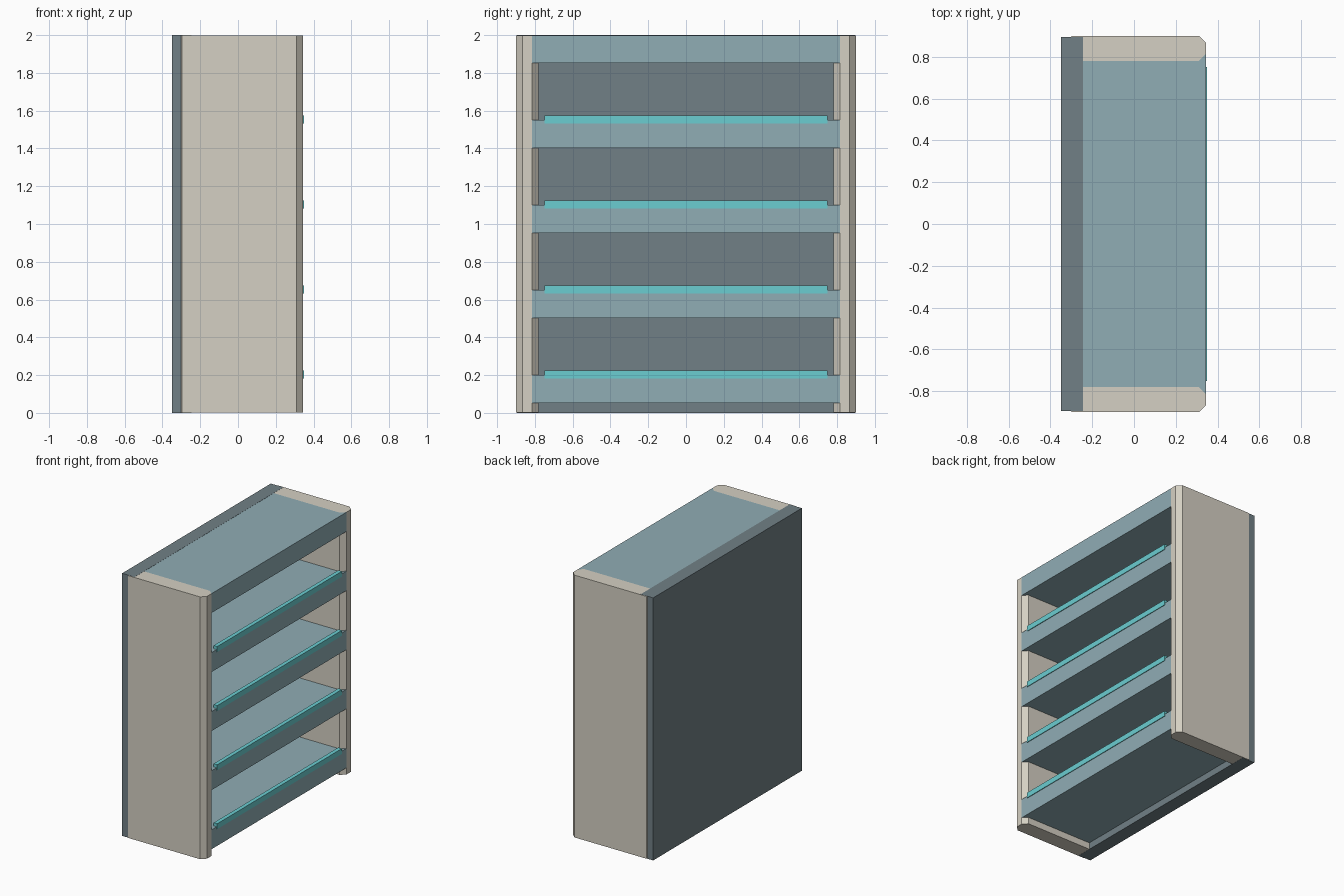
import bpy

cube = bpy.data.objects.get("Cube")
if cube:
    bpy.data.objects.remove(cube, do_unlink=True)


def material(name, hex_code):
    def linear(c):
        return c / 12.92 if c <= 0.04045 else ((c + 0.055) / 1.055) ** 2.4
    rgb = [linear(int(hex_code[i:i + 2], 16) / 255) for i in (0, 2, 4)]
    m = bpy.data.materials.new(name)
    m.use_nodes = True
    m.diffuse_color = (*rgb, 1)
    m.node_tree.nodes["Principled BSDF"].inputs["Base Color"].default_value = (*rgb, 1)
    return m


CREAM = material("cream", "d5d0c3")
BLUE = material("pale blue", "90adb5")
SLATE = material("slate", "718086")
TEAL = material("teal", "6bcdd1")


def prism(name, outline, z0, z1, mat):
    """Extrude a counter-clockwise plan outline from z0 to z1."""
    n = len(outline)
    verts = [(x, y, z) for z in (z0, z1) for x, y in outline]
    faces = [tuple(reversed(range(n))), tuple(range(n, 2 * n))]
    faces += [(i, (i + 1) % n, (i + 1) % n + n, i + n) for i in range(n)]
    mesh = bpy.data.meshes.new(name)
    mesh.from_pydata(verts, [], faces)
    mesh.materials.append(mat)
    obj = bpy.data.objects.new(name, mesh)
    bpy.context.collection.objects.link(obj)
    return obj


def rectangle(x0, x1, y):
    return [(x0, -y), (x1, -y), (x1, y), (x0, y)]


BACK, FRONT = -0.33, 0.345      # depth of the side panels
INNER, OUTER = 0.78, 0.9        # side panel faces
CH = 0.034                      # chamfer size

# Back panel
prism("back_panel", rectangle(-0.35, -0.245, 0.895), 0, 2, SLATE)

# Side panels with chamfered upright edges
side = [(BACK, INNER + CH), (BACK + CH, INNER), (FRONT - CH, INNER), (FRONT, INNER + CH),
        (FRONT, OUTER - CH), (FRONT - CH, OUTER), (BACK + CH, OUTER), (BACK, OUTER - CH)]
prism("left_side_panel", side, 0.001, 1.999, CREAM)
prism("right_side_panel", [(x, -y) for x, y in reversed(side)], 0.001, 1.999, CREAM)

# Shelves that flare into the side chamfers, with a price rail on all but the top
board = [(-0.25, -INNER), (FRONT - CH, -INNER), (FRONT, -INNER - CH),
         (FRONT, INNER + CH), (FRONT - CH, INNER), (-0.25, INNER)]
for i in range(5):
    top = 0.2 + 0.45 * i
    is_top = i == 4
    prism("top_board" if is_top else f"shelf_{i + 1}", board, top - 0.148,
          1.999 if is_top else top, BLUE)
    if not is_top:
        prism(f"shelf_rail_{i + 1}", rectangle(0.32, 0.35, 0.75),
              top - 0.017, top + 0.024, TEAL)
